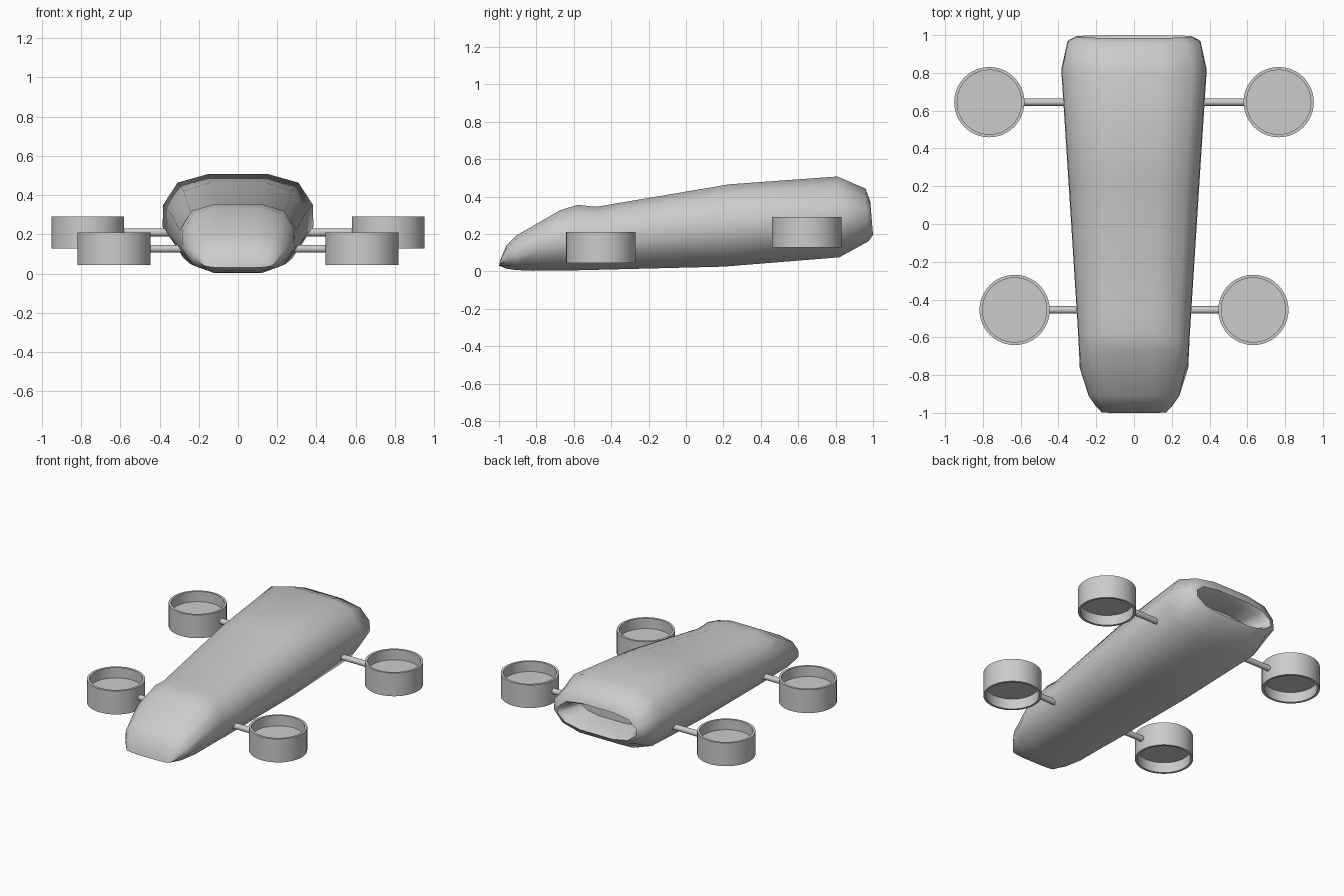
import bpy, bmesh, math

if "Cube" in bpy.data.objects:
    bpy.data.objects.remove(bpy.data.objects["Cube"])

# shared half cross-section: (fraction of half width, fraction of height), bottom to top
HALF = [(0.42, 0), (0.80, 0.12), (1, 0.38), (0.99, 0.64), (0.80, 0.90), (0.40, 1)]

# hull stations front to rear: y at bottom, y at top, bottom z, top z, half width
STATIONS = [
    (-1.0, -0.995, 0.03, 0.055, 0.17),
    (-0.96, -0.96, 0.014, 0.14, 0.205),
    (-0.91, -0.91, 0.007, 0.19, 0.24),
    (-0.82, -0.67, 0.003, 0.328, 0.287),
    (-0.60, -0.58, 0.005, 0.355, 0.295),
    (-0.48, -0.48, 0.008, 0.345, 0.302),
    (0.20, 0.23, 0.025, 0.465, 0.346),
    (0.82, 0.81, 0.075, 0.507, 0.385),
    (0.975, 0.96, 0.160, 0.442, 0.352),
    (1.0, 0.985, 0.195, 0.375, 0.305),
    (0.96, 0.95, 0.215, 0.355, 0.28),
    (0.82, 0.82, 0.23, 0.345, 0.24),
]


def finish(bm, name, angle):
    bmesh.ops.recalc_face_normals(bm, faces=bm.faces)
    me = bpy.data.meshes.new(name)
    bm.to_mesh(me)
    bm.free()
    ob = bpy.data.objects.new(name, me)
    bpy.context.collection.objects.link(ob)
    bpy.ops.object.select_all(action='DESELECT')
    ob.select_set(True)
    bpy.context.view_layer.objects.active = ob
    bpy.ops.object.shade_smooth_by_angle(angle=math.radians(angle))
    return ob


def bridge(bm, a, b):
    n = len(a)
    for i in range(n):
        j = (i + 1) % n
        bm.faces.new((a[i], a[j], b[j], b[i]))


# hull: loft through the stations, then fold into the rear intake
bm = bmesh.new()
rings = []
for y0, y1, z0, z1, w in STATIONS:
    pts = [(u, v) for u, v in HALF] + [(-u, v) for u, v in reversed(HALF)]
    rings.append([bm.verts.new((u * w, y0 + (y1 - y0) * v, z0 + (z1 - z0) * v))
                  for u, v in pts])
for a, b in zip(rings, rings[1:]):
    bridge(bm, a, b)
bm.faces.new(rings[0])
bm.faces.new(rings[-1])
finish(bm, "hull", 60)


# round pod: ring wall with a floor halfway up, open above and below
def pod(name, x, y, z0, z1, r=0.186, t=0.016, n=48):
    bm = bmesh.new()
    zm = (z0 + z1) / 2

    def ring(rad, z):
        return [bm.verts.new((x + rad * math.cos(2 * math.pi * i / n),
                              y + rad * math.sin(2 * math.pi * i / n), z)) for i in range(n)]
    loops = [ring(r - t, zm - 0.01), ring(r - t, z0), ring(r, z0),
             ring(r, z1), ring(r - t, z1), ring(r - t, zm + 0.01)]
    for a, b in zip(loops, loops[1:]):
        bridge(bm, a, b)
    bm.faces.new(loops[0])
    bm.faces.new(loops[-1])
    finish(bm, name, 40)


# strut between hull and pod
def strut(name, xa, xb, y, z):
    bpy.ops.mesh.primitive_cylinder_add(vertices=16, radius=0.02, depth=abs(xb - xa),
                                        location=((xa + xb) / 2, y, z),
                                        rotation=(0, math.pi / 2, 0))
    bpy.context.object.name = name
    bpy.ops.object.shade_smooth_by_angle(angle=math.radians(40))


for side, s in (("right", 1), ("left", -1)):
    pod(f"rear_pod_{side}", s * 0.766, 0.645, 0.127, 0.29)
    pod(f"front_pod_{side}", s * 0.632, -0.455, 0.045, 0.21)
    strut(f"rear_strut_{side}", s * 0.30, s * 0.59, 0.645, 0.21)
    strut(f"front_strut_{side}", s * 0.24, s * 0.455, -0.455, 0.127)
